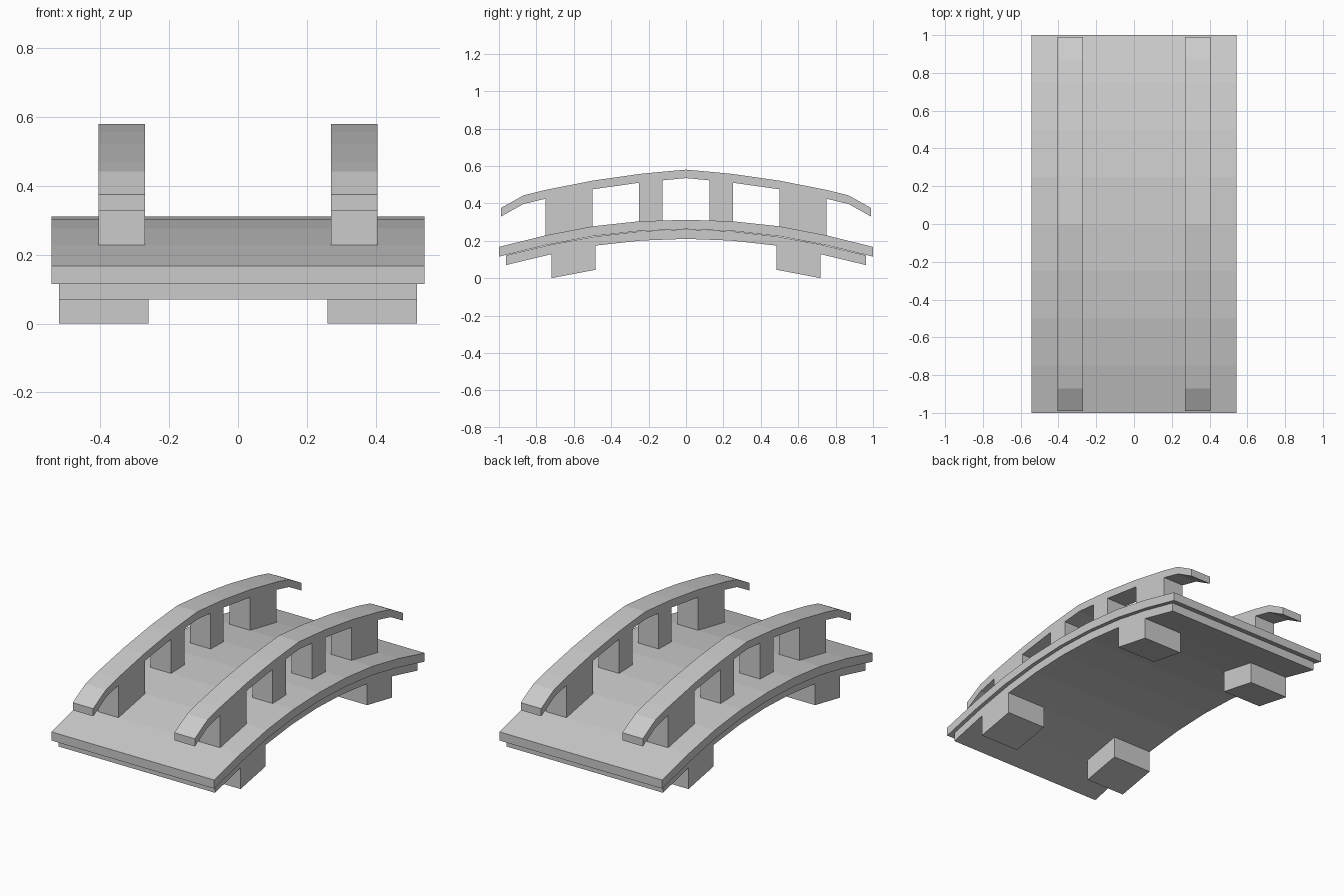
import bpy, bmesh

if "Cube" in bpy.data.objects:
    bpy.data.objects.remove(bpy.data.objects["Cube"])


def band(name, sections, x0, x1, mirror=(False, False)):
    """Solid swept along y from (y, bottom, top) sections, between x0 and x1."""
    bm = bmesh.new()
    rings = [[bm.verts.new(p) for p in ((x0, y, b), (x1, y, b), (x1, y, t), (x0, y, t))]
             for y, b, t in sections]
    for a, c in zip(rings, rings[1:]):
        for i in range(4):
            j = (i + 1) % 4
            bm.faces.new((a[i], a[j], c[j], c[i]))
    bm.faces.new(rings[0])
    bm.faces.new(rings[-1][::-1])
    bmesh.ops.recalc_face_normals(bm, faces=bm.faces)
    mesh = bpy.data.meshes.new(name)
    bm.to_mesh(mesh)
    bm.free()
    ob = bpy.data.objects.new(name, mesh)
    bpy.context.collection.objects.link(ob)
    if any(mirror):
        mod = ob.modifiers.new("mirror", 'MIRROR')
        mod.use_axis = (mirror[0], mirror[1], False)
        mod.use_mirror_merge = False
    return ob


def both_ways(half):
    """Extend sections starting at y = 0 to the negative side."""
    return [(-y, b, t) for y, b, t in half[:0:-1]] + half


# Arched walkway
band("deck", both_ways([(0, .262, .312), (.25, .252, .304), (.5, .224, .277),
                        (.75, .176, .229), (1, .115, .167)]), -.542, .542)

# Slightly smaller slab beneath it
band("under_slab", both_ways([(0, .21, .261), (.24, .201, .251), (.485, .174, .223),
                              (.72, .128, .18), (.962, .07, .122)]), -.521, .521)

# Four slanted feet
band("feet", [(.483, .045, .175), (.72, 0, .129)], .261, .521, (True, True))

# Handrails with drooping ends
band("handrails", both_ways([(0, .535, .58), (.125, .523, .569), (.25, .51, .557),
                             (.5, .475, .521), (.75, .425, .472), (.87, .396, .442),
                             (.99, .329, .375)]), .27, .406, (True, False))

# Narrow inner posts and wide outer posts
band("inner_posts", [(.125, .307, .523), (.25, .303, .51)], .27, .406, (True, True))
band("outer_posts", [(.5, .275, .475), (.75, .227, .425)], .27, .406, (True, True))
